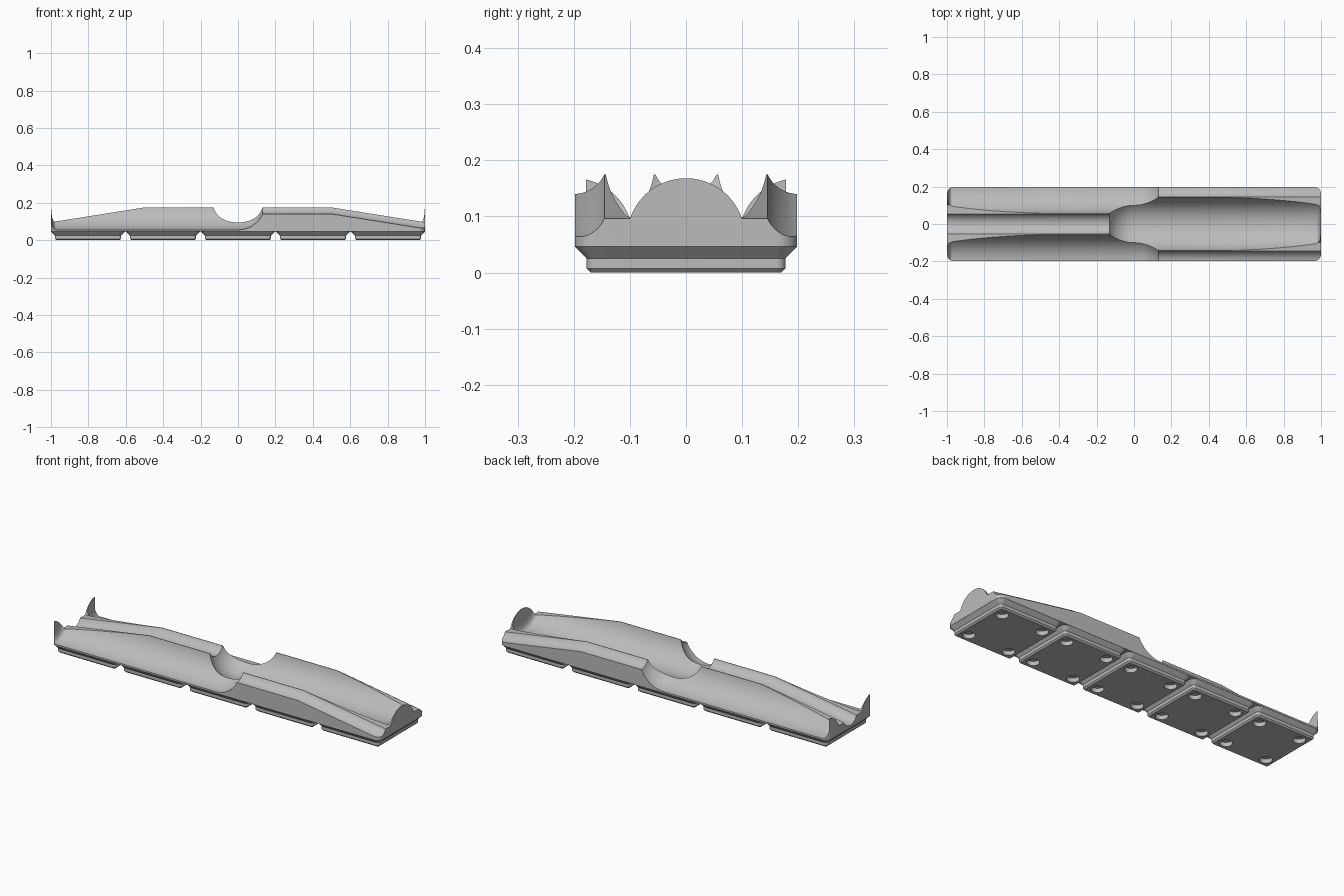
import bpy, bmesh
from math import sin, cos, pi, radians

if "Cube" in bpy.data.objects:
    bpy.data.objects.remove(bpy.data.objects["Cube"])

grey = bpy.data.materials.new("plain grey")
grey.use_nodes = True
grey.diffuse_color = (0.5, 0.5, 0.5, 1)
grey.node_tree.nodes["Principled BSDF"].inputs["Base Color"].default_value = (0.5, 0.5, 0.5, 1)

PITCH, HALF_Y, CORNER, SEAM = 0.401, 0.198, 0.036, 0.046
AXIS_Z, TROUGH_R, GROOVE_R = 0.2, 0.145, 0.06
ROOF, SLOPE = 0.175, 0.158


def loft(name, rings):
    """Closed solid through a list of equal-length point rings."""
    bm = bmesh.new()
    rows = [[bm.verts.new(p) for p in ring] for ring in rings]
    n = len(rows[0])
    for a, b in zip(rows, rows[1:]):
        for i in range(n):
            j = (i + 1) % n
            bm.faces.new((a[i], a[j], b[j], b[i]))
    bm.faces.new(rows[0][::-1])
    bm.faces.new(rows[-1])
    bmesh.ops.recalc_face_normals(bm, faces=bm.faces)
    mesh = bpy.data.meshes.new(name)
    bm.to_mesh(mesh)
    bm.free()
    mesh.materials.append(grey)
    ob = bpy.data.objects.new(name, mesh)
    bpy.context.collection.objects.link(ob)
    return ob


def rounded_rect(cx, hx, hy, r, z):
    pts = []
    for k, (sx, sy) in enumerate([(1, 1), (-1, 1), (-1, -1), (1, -1)]):
        for i in range(13):
            a = (k + i / 12) * pi / 2
            pts.append((cx + sx * (hx - r) + r * cos(a), sy * (hy - r) + r * sin(a), z))
    return pts


def circle_x(x, y, z, r, n=96):
    return [(x, y + r * cos(2 * pi * i / n), z + r * sin(2 * pi * i / n)) for i in range(n)]


def circle_z(x, y, z, r, n=40):
    return [(x + r * cos(2 * pi * i / n), y + r * sin(2 * pi * i / n), z) for i in range(n)]


def combine(target, tool, how):
    """Apply a boolean and discard the tool."""
    mod = target.modifiers.new("cut", "BOOLEAN")
    mod.operation, mod.object, mod.solver = how, tool, "EXACT"
    bpy.context.view_layer.update()
    result = bpy.data.meshes.new_from_object(
        target.evaluated_get(bpy.context.evaluated_depsgraph_get()))
    target.modifiers.clear()
    target.data = result
    bpy.data.objects.remove(tool)


def block(name):
    return loft(name, [rounded_rect(0, 1, HALF_Y, CORNER, z) for z in (SEAM, 0.21)])


def trough(side, y):
    """Ball-ended channel with a softly rounded outer end."""
    prof = [(-TROUGH_R * cos(i * pi / 48), max(TROUGH_R * sin(i * pi / 48), 0.001)) for i in range(25)]
    prof += [(0.974 + 0.022 * sin(i * pi / 24), 0.095 + 0.05 * cos(i * pi / 24)) for i in range(13)]
    return loft("trough_cutter", [circle_x(side * x, y, AXIS_Z, r) for x, r in prof])


def groove(side, y):
    """Round channel that follows the roof slope."""
    path = [(0.06, AXIS_Z), (0.5, AXIS_Z), (1.05, AXIS_Z - 0.55 * SLOPE)]
    return loft("groove_cutter", [circle_x(side * x, y, z, GROOVE_R) for x, z in path])


# Tray body with a flat middle and sloping ends
body = block("tray_body")
side_profile = [(-1.1, 0), (-1.1, ROOF - 0.6 * SLOPE), (-0.5, ROOF),
                (0.5, ROOF), (1.1, ROOF - 0.6 * SLOPE), (1.1, 0)]
combine(body, loft("roof_shape", [[(x, y, z) for x, z in side_profile] for y in (-0.3, 0.3)]), "INTERSECT")

# The two halves are the same pattern shifted sideways by half a pitch
lanes = [(1, 0), (-1, -0.2), (-1, 0.2)]
for side, y in [(-1, 0), (1, -0.2), (1, 0.2)]:
    combine(body, groove(side, y), "DIFFERENCE")

# Rounded end walls
for side, y in lanes:
    wall = block("end_wall")
    disc = loft("disc", [circle_x(side * x, y, 0.063, 0.105) for x in (0.95, 1.05)])
    combine(wall, disc, "INTERSECT")
    combine(body, wall, "UNION")

# Main troughs
for side, y in lanes:
    combine(body, trough(side, y), "DIFFERENCE")
parts = [body]

# Stepped feet with round recesses underneath
steps = [(0.1695, 0.0076, 0), (0.177, 0.0152, 0.0076),
         (0.177, 0.0152, 0.0248), (0.1976, 0.0357, SEAM)]
for k in range(5):
    cx = (k - 2) * PITCH
    foot = loft(f"foot_{k + 1}", [rounded_rect(cx, h, h, r, z) for h, r, z in steps])
    for sx in (-1, 1):
        for sy in (-1, 1):
            hole = loft("hole", [circle_z(cx + sx * 0.124, sy * 0.124, z, 0.031) for z in (-0.02, 0.023)])
            combine(foot, hole, "DIFFERENCE")
    parts.append(foot)

# Smooth curves, keep edges sharp
bpy.ops.object.select_all(action="DESELECT")
for ob in parts:
    ob.select_set(True)
bpy.context.view_layer.objects.active = body
bpy.ops.object.shade_smooth_by_angle(angle=radians(8.5))
